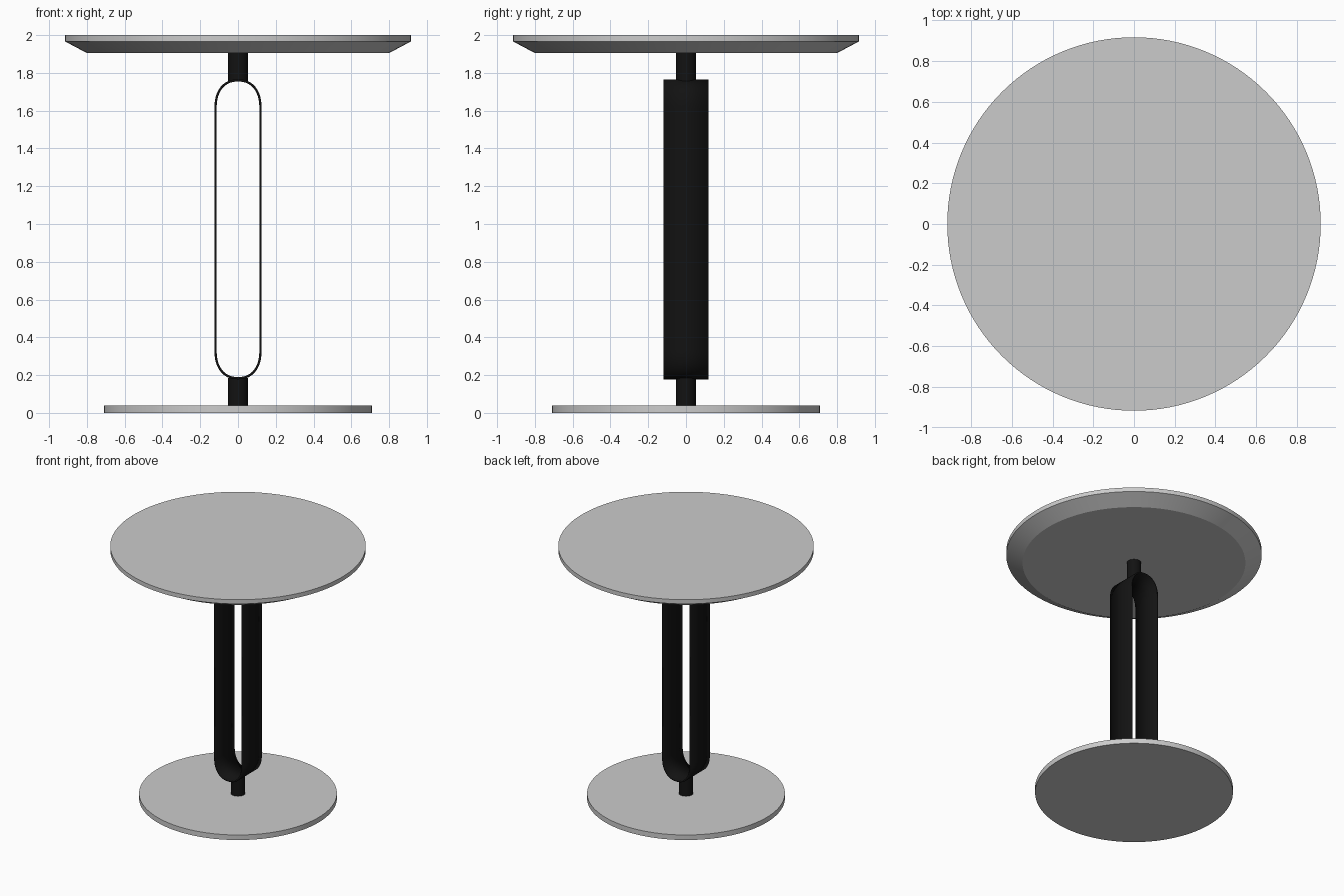
import bpy, bmesh
from math import sin, cos, pi, radians, copysign

if "Cube" in bpy.data.objects:
    bpy.data.objects.remove(bpy.data.objects["Cube"])

black = bpy.data.materials.new("black_metal")
black.diffuse_color = (0.006, 0.006, 0.006, 1)
black.use_nodes = True
black.node_tree.nodes["Principled BSDF"].inputs["Base Color"].default_value = black.diffuse_color


def make(name, bm, mat=None):
    bmesh.ops.recalc_face_normals(bm, faces=bm.faces)
    me = bpy.data.meshes.new(name)
    bm.to_mesh(me)
    bm.free()
    ob = bpy.data.objects.new(name, me)
    bpy.context.collection.objects.link(ob)
    if mat:
        me.materials.append(mat)
    return ob


def smooth(ob):
    bpy.ops.object.select_all(action='DESELECT')
    ob.select_set(True)
    bpy.context.view_layer.objects.active = ob
    bpy.ops.object.shade_smooth_by_angle(angle=radians(25))


def turned(name, profile, n=128, mat=None):
    """Solid of revolution from (radius, z) points, capped at both ends."""
    bm = bmesh.new()
    rings = [[bm.verts.new((r * cos(2 * pi * i / n), r * sin(2 * pi * i / n), z))
              for i in range(n)] for r, z in profile]
    for a, b in zip(rings, rings[1:]):
        for i in range(n):
            j = (i + 1) % n
            bm.faces.new((a[i], a[j], b[j], b[i]))
    bm.faces.new(rings[0])
    bm.faces.new(rings[-1])
    smooth(make(name, bm, mat))


# Round base and bevelled table top
turned("base_plate", [(0.71, 0), (0.71, 0.04)])
turned("table_top", [(0.80, 1.905), (0.917, 1.967), (0.917, 2.0)])

# Short stems above and below the loop
turned("lower_stem", [(0.052, 0.04), (0.052, 0.184)], 48, black)
turned("upper_stem", [(0.052, 1.758), (0.052, 1.905)], 48, black)

# Flat band bent into a tall rounded loop (slightly squared ends)
T, HALF_W, HALF_D = 0.012, 0.125, 0.12
LOW, HIGH, END = 0.178, 1.766, 0.155
rx, rz, power, steps = HALF_W - T / 2, END - T / 2, 2 / 2.3, 64
path = []
for zc, start in ((HIGH - END, 0), (LOW + END, pi)):
    for k in range(steps + 1):
        t = start + pi * k / steps
        c, s = cos(t), sin(t)
        path.append((rx * copysign(abs(c) ** power, c),
                     zc + rz * copysign(abs(s) ** power, s)))
bm = bmesh.new()
front = [bm.verts.new((x, -HALF_D, z)) for x, z in path]
back = [bm.verts.new((x, HALF_D, z)) for x, z in path]
for i in range(len(path)):
    j = (i + 1) % len(path)
    bm.faces.new((front[i], front[j], back[j], back[i]))
loop = make("column_loop", bm, black)
mod = loop.modifiers.new("thickness", 'SOLIDIFY')
mod.thickness = T
mod.offset = 0
mod.use_even_offset = True
smooth(loop)
